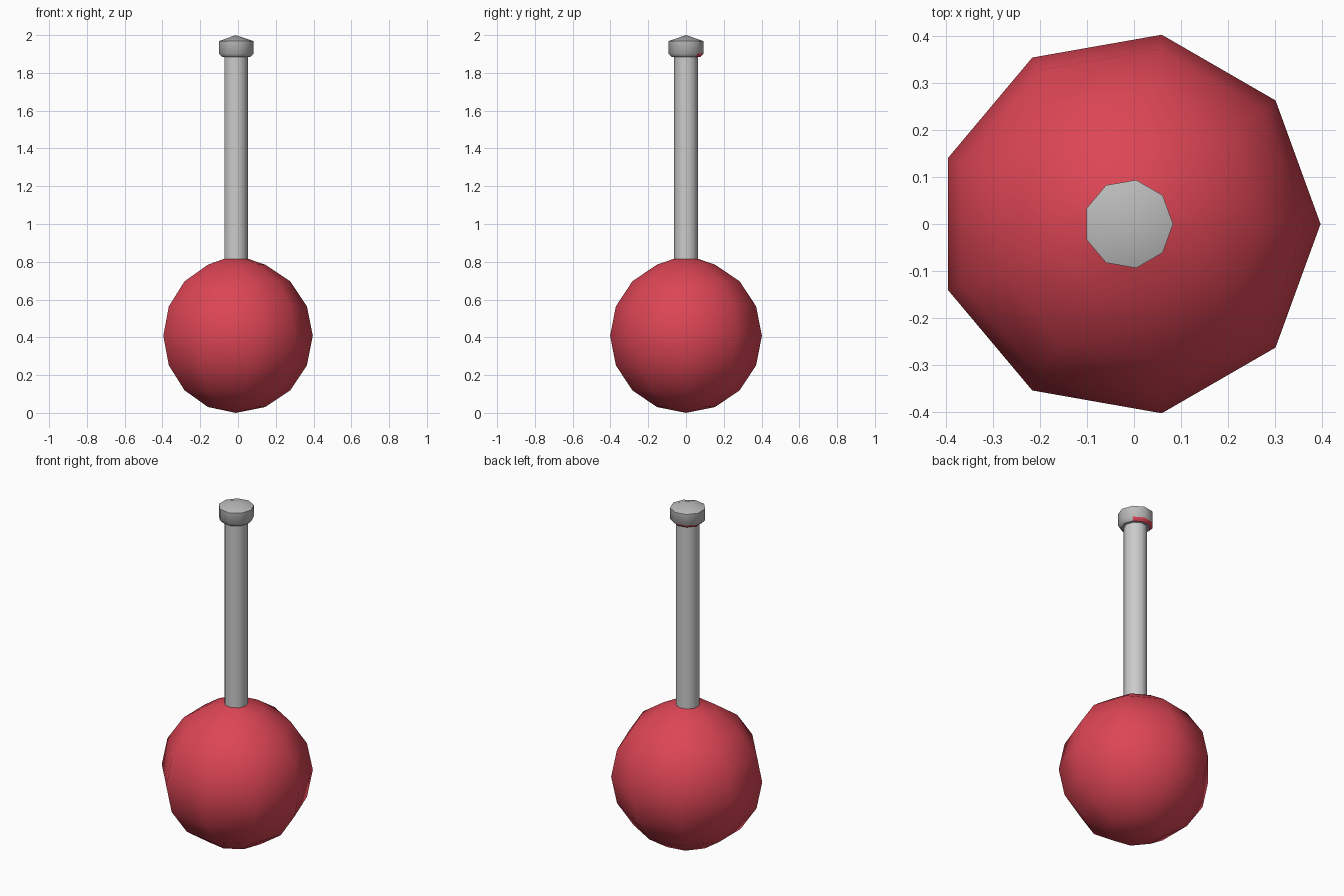
import bpy, math

if "Cube" in bpy.data.objects:
    bpy.data.objects.remove(bpy.data.objects["Cube"])

SIDES = 9
CX = -0.012          # nine-sided outline is centred by its bounds
RED = bpy.data.materials.new("red")
RED.diffuse_color = (0.72, 0.06, 0.09, 1)
RED.use_nodes = True
RED.node_tree.nodes["Principled BSDF"].inputs["Base Color"].default_value = RED.diffuse_color
GREY = bpy.data.materials.new("grey")
GREY.diffuse_color = (0.5, 0.5, 0.5, 1)
GREY.use_nodes = True
GREY.node_tree.nodes["Principled BSDF"].inputs["Base Color"].default_value = GREY.diffuse_color


def lathe(name, profile, mats=()):
    """Spin (radius, z) points round the z axis; radius 0 makes a pole."""
    verts, faces, rings = [], [], []
    for r, z in profile:
        n = 1 if r == 0 else SIDES
        rings.append([len(verts) + i for i in range(n)])
        for i in range(n):
            a = 2 * math.pi * i / SIDES
            verts.append((CX + r * math.cos(a), r * math.sin(a), z))
    for lo, hi in zip(rings, rings[1:]):
        for i in range(SIDES):
            j = (i + 1) % SIDES
            if len(lo) == 1:
                faces.append((lo[0], hi[j], hi[i]))
            elif len(hi) == 1:
                faces.append((lo[i], lo[j], hi[0]))
            else:
                faces.append((lo[i], lo[j], hi[j], hi[i]))
    mesh = bpy.data.meshes.new(name)
    mesh.from_pydata(verts, [], faces)
    for m in mats:
        mesh.materials.append(m)
    ob = bpy.data.objects.new(name, mesh)
    bpy.context.collection.objects.link(ob)
    bpy.ops.object.select_all(action='DESELECT')
    ob.select_set(True)
    bpy.context.view_layer.objects.active = ob
    bpy.ops.object.shade_smooth_by_angle(angle=math.radians(45))
    return ob


# Ball: eight-ring sphere whose top opens into the rod
R = 0.408
ball = [(0, 0.0)]
for k in range(1, 8):
    t = math.pi * k / 8
    ball.append((R * math.sin(t), R - R * math.cos(t)))
ball.append((0.064, 2 * R))
lathe("ball", ball, [RED])

# Rod
lathe("rod", [(0.064, 2 * R), (0.064, 1.885)])

# Cap: chamfered underside, straight rim, shallow point
cap = lathe("cap", [(0.064, 1.885), (0.078, 1.885), (0.095, 1.902),
                    (0.095, 1.968), (0, 2.0)], [GREY, RED])

# Red patch on three chamfer faces at the back
for i in (1, 2, 3):
    cap.data.polygons[SIDES + i].material_index = 1
